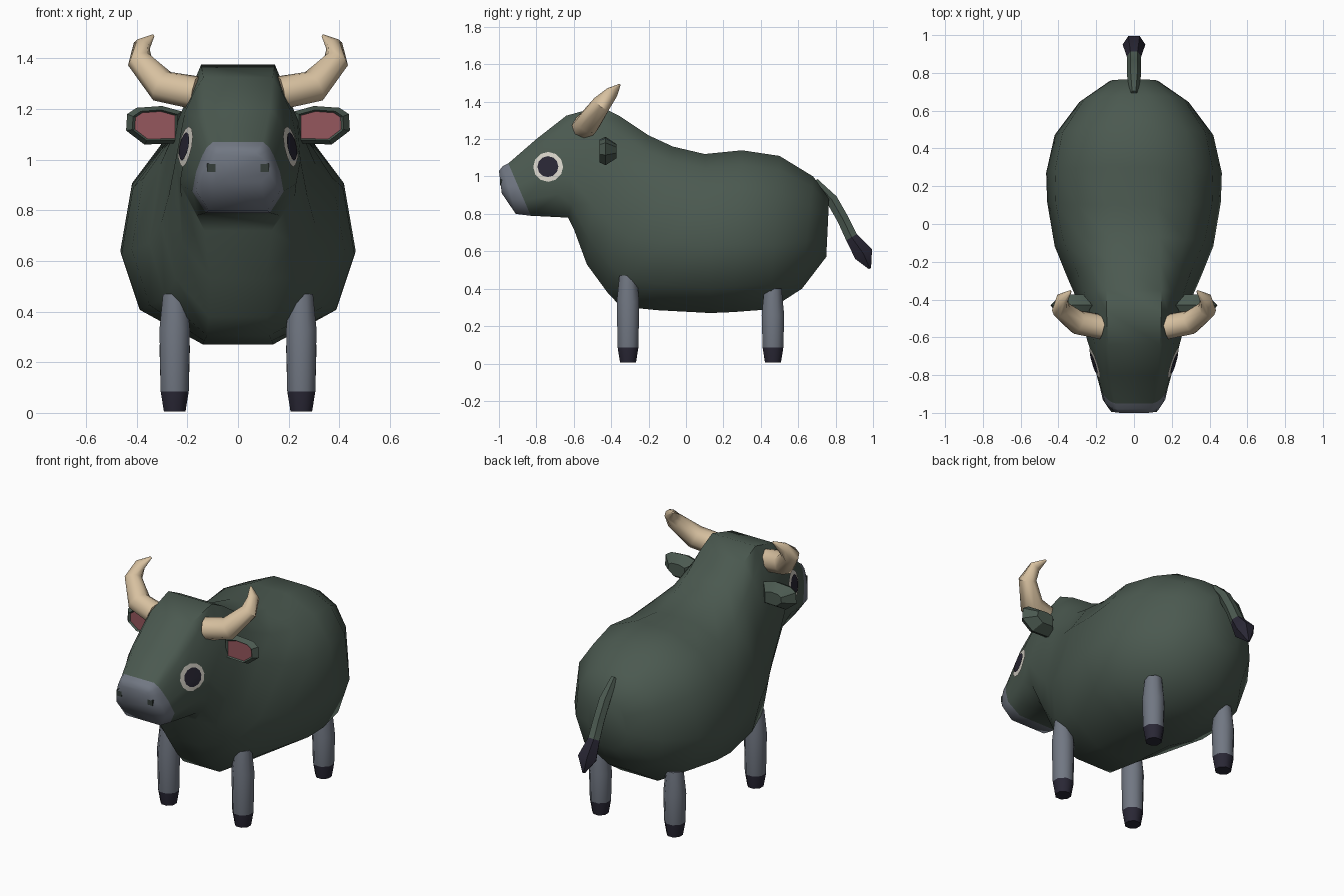
import bpy, bmesh, math
from mathutils import Vector
from mathutils.bvhtree import BVHTree

if "Cube" in bpy.data.objects:
    bpy.data.objects.remove(bpy.data.objects["Cube"])


def material(name, rgb):
    m = bpy.data.materials.new(name)
    m.diffuse_color = (*rgb, 1)
    m.use_nodes = True
    m.node_tree.nodes["Principled BSDF"].inputs["Base Color"].default_value = m.diffuse_color
    return m


GREEN = material("dark green hide", (0.070, 0.100, 0.080))
GREY = material("grey skin", (0.165, 0.185, 0.225))
NAVY = material("dark hoof", (0.022, 0.020, 0.035))
HORN = material("horn cream", (0.68, 0.53, 0.35))
PINK = material("inner ear pink", (0.30, 0.095, 0.11))
WHITE = material("eye white", (0.68, 0.65, 0.58))
NOSTRIL = material("nostril green", (0.035, 0.048, 0.042))


def finish(name, bm, mats, mirror=False, angle=50):
    bmesh.ops.recalc_face_normals(bm, faces=bm.faces[:])
    me = bpy.data.meshes.new(name)
    bm.to_mesh(me)
    bm.free()
    for m in mats:
        me.materials.append(m)
    ob = bpy.data.objects.new(name, me)
    bpy.context.collection.objects.link(ob)
    bpy.ops.object.select_all(action='DESELECT')
    ob.select_set(True)
    bpy.context.view_layer.objects.active = ob
    bpy.ops.object.shade_smooth_by_angle(angle=math.radians(angle))
    if mirror:
        ob.modifiers.new("mirror", 'MIRROR').use_mirror_merge = False
    return ob


def loft(rings, mat_of=lambda i: 0):
    """Skin closed rings; mat_of gives the material slot of each segment."""
    bm = bmesh.new()
    loops = [[bm.verts.new(p) for p in r] for r in rings]
    n = len(loops[0])
    for i, (a, b) in enumerate(zip(loops, loops[1:])):
        for k in range(n):
            j = (k + 1) % n
            bm.faces.new((a[k], a[j], b[j], b[k])).material_index = mat_of(i)
    bm.faces.new(loops[0]).material_index = mat_of(0)
    bm.faces.new(loops[-1]).material_index = mat_of(len(rings) - 2)
    return bm


def tube(path, radii, sides, ref, mat_of=lambda i: 0):
    """Loft round sections along a path."""
    pts = [Vector(p) for p in path]
    rings = []
    for i, p in enumerate(pts):
        d = (pts[min(i + 1, len(pts) - 1)] - pts[max(i - 1, 0)]).normalized()
        u = d.cross(Vector(ref)).normalized()
        v = d.cross(u)
        rings.append([p + radii[i] * (u * math.cos(a) + v * math.sin(a))
                      for a in (math.tau * (k + .5) / sides for k in range(sides))])
    return loft(rings, mat_of)


# Body and head: half sections as (width fraction, height fraction)
SECTIONS = [
    [(.7, 0), (1, .3), (.92, .58), (.79, .8), (.69, .92), (.55, 1)],      # head
    [(.4, 0), (.8, .16), (1, .38), (.85, .75), (.66, .9), (.53, 1)],      # neck
    [(.3, 0), (.84, .16), (1, .42), (.9, .73), (.65, .91), (.26, 1)],     # barrel
]
# top y, top z, bottom y, bottom z, half width, section blend
STATIONS = [
    (-1.00, 1.03, -.985, .91, .125, 0), (-.98, 1.055, -.91, .80, .165, 0),
    (-.95, 1.07, -.83, .79, .18, 0), (-.80, 1.20, -.63, .78, .23, 0),
    (-.64, 1.325, -.60, .72, .255, .6), (-.46, 1.375, -.53, .53, .275, 1),
    (-.35, 1.32, -.42, .38, .305, 1.2), (-.20, 1.22, -.35, .305, .35, 1.5),
    (-.07, 1.16, -.15, .285, .42, 1.8), (.10, 1.12, .13, .27, .46, 2),
    (.30, 1.14, .25, .275, .465, 2), (.50, 1.11, .45, .29, .42, 2),
    (.68, 1.0, .62, .40, .29, 2), (.765, .88, .75, .57, .13, 2),
]
rings = []
for ty, tz, by, bz, w, s in STATIONS:
    a = min(int(s), 1)
    top, bot = Vector((0, ty, tz)), Vector((0, by, bz))
    half = []
    for (x0, t0), (x1, t1) in zip(SECTIONS[a], SECTIONS[a + 1]):
        f = s - a
        p = bot.lerp(top, t0 + (t1 - t0) * f)
        p.x = w * (x0 + (x1 - x0) * f)
        half.append(p)
    rings.append(half + [Vector((-p.x, p.y, p.z)) for p in reversed(half)])
bm = loft(rings, lambda i: 1 if i < 2 else 0)
surface = BVHTree.FromBMesh(bm)
finish("body", bm, [GREEN, GREY], angle=60)


# Eyes: thin discs laid on the side of the head
def eye_disc(name, radius, lift, mat):
    bm = bmesh.new()

    def on_head(r, k):
        a = math.tau * k / 12
        o = Vector((1, -.735 + r * math.cos(a), 1.05 + r * math.sin(a)))
        hit, n, _, _ = surface.ray_cast(o, Vector((-1, 0, 0)))
        return bm.verts.new(hit + Vector((.92, -.3, .25)) * lift)

    centre = on_head(0, 0)
    loops = [[on_head(radius * f, k) for k in range(12)] for f in (.4, .75, 1)]
    for k in range(12):
        j = (k + 1) % 12
        bm.faces.new((centre, loops[0][k], loops[0][j]))
        for a, b in zip(loops, loops[1:]):
            bm.faces.new((a[k], b[k], b[j], a[j]))
    finish(name, bm, [mat], mirror=True)


eye_disc("eye_white", .08, .006, WHITE)
eye_disc("pupil", .056, .011, NAVY)

# Nostrils
bm = bmesh.new()
bmesh.ops.create_cube(bm, size=.034)
bmesh.ops.translate(bm, verts=bm.verts[:], vec=(.105, -.977, .968))
finish("nostrils", bm, [NOSTRIL], mirror=True)

# Legs with hooves
for name, y, top in (("front_legs", -.31, .47), ("rear_legs", .465, .40)):
    bm = tube([(.25, y, .005), (.25, y, .085), (.25, y, top - .14), (.25, y, top)],
              [.046, .06, .065, .05], 8, (0, 1, 0), lambda i: 1 if i == 0 else 0)
    finish(name, bm, [GREY, NAVY], mirror=True)

# Horns
bm = tube([(.17, -.545, 1.265), (.30, -.52, 1.29), (.388, -.45, 1.39),
           (.38, -.395, 1.45), (.335, -.355, 1.49)],
          [.066, .066, .050, .034, .006], 8, (0, 1, .3))
finish("horns", bm, [HORN], mirror=True)

# Ears: cupped outline with a pink inset at the front
outline = [(.22, 1.19), (.30, 1.212), (.40, 1.205), (.438, 1.18),
           (.442, 1.115), (.37, 1.06), (.22, 1.065)]
cx, cz = .32, 1.135


def ear_ring(y, f):
    return [Vector((cx + (x - cx) * f, y, cz + (z - cz) * f)) for x, z in outline]


bm = loft([ear_ring(-.452, .72), ear_ring(-.462, .80), ear_ring(-.43, 1),
           ear_ring(-.372, .5)])
for f in bm.faces:
    if all(v.co.y < -.451 and v.co.y > -.453 for v in f.verts):
        f.material_index = 1
finish("ears", bm, [GREEN, PINK], mirror=True, angle=30)

# Tail with dark tuft
bm = tube([(0, .69, .975), (0, .78, .875), (0, .84, .77), (0, .885, .675),
           (0, .95, .585), (0, .983, .508)],
          [.02, .036, .036, .038, .060, .008], 6, (1, 0, 0),
          lambda i: 1 if i > 2 else 0)
finish("tail", bm, [GREEN, NAVY])
